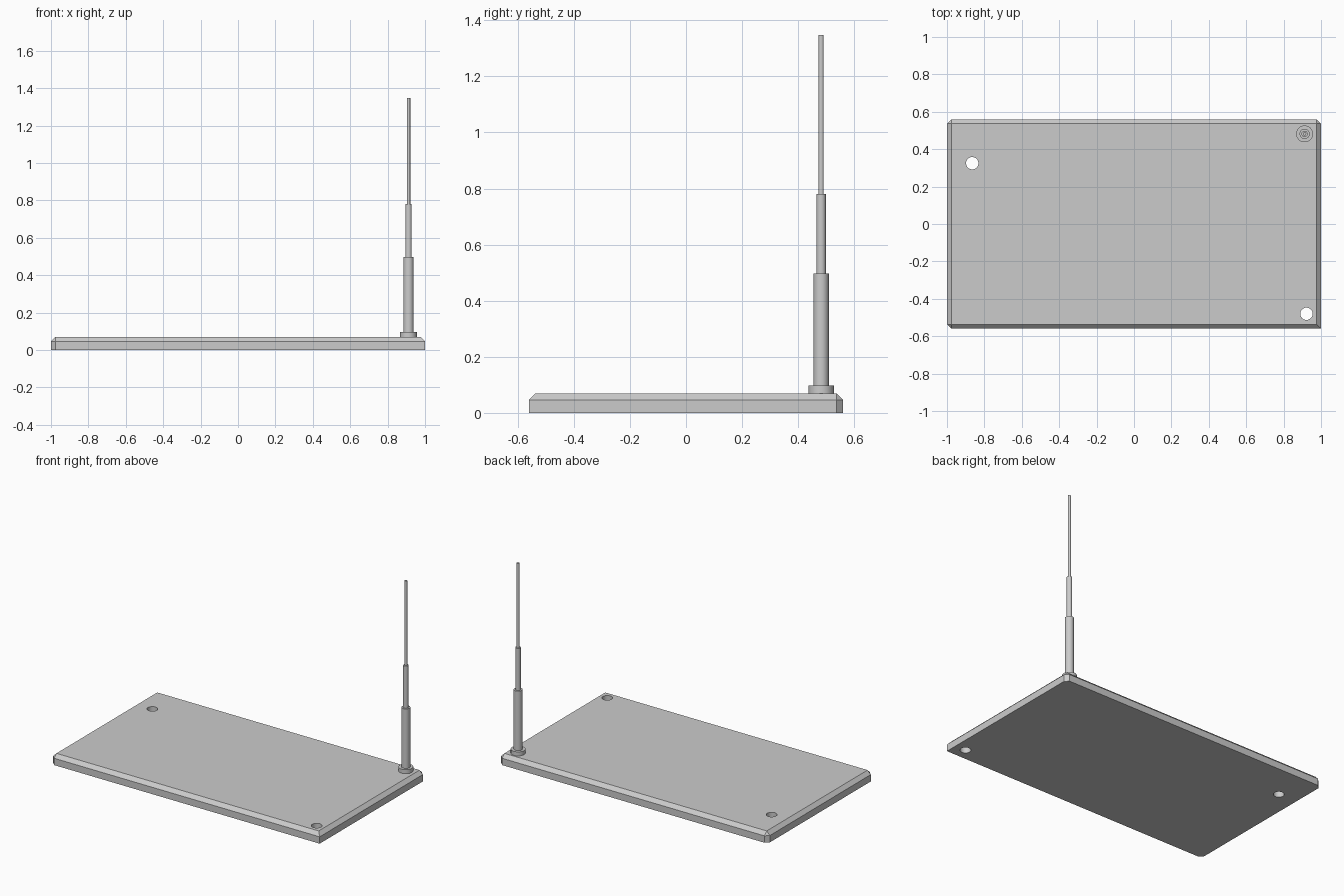
import bpy
import bmesh

cube = bpy.data.objects.get("Cube")
if cube:
    bpy.data.objects.remove(cube, do_unlink=True)

HALF_Y, TOP, CHAMFER = 0.56, 0.07, 0.024

grey = bpy.data.materials.new("light_grey")
grey.use_nodes = True
colour = (0.6, 0.6, 0.6, 1)
grey.diffuse_color = colour
grey.node_tree.nodes["Principled BSDF"].inputs["Base Color"].default_value = colour


def cylinder(name, x, y, radius, bottom, top):
    bpy.ops.mesh.primitive_cylinder_add(
        vertices=32, radius=radius, depth=top - bottom,
        location=(x, y, (bottom + top) / 2))
    obj = bpy.context.object
    obj.name = name
    obj.data.materials.append(grey)
    bpy.ops.object.shade_smooth_by_angle()
    return obj


# Slab: chamfered along the top and on every upright corner but the front left one
bpy.ops.mesh.primitive_cube_add(size=1, location=(0, 0, TOP / 2))
slab = bpy.context.object
slab.name = "base_plate"
slab.scale = (2, 2 * HALF_Y, TOP)
bpy.ops.object.transform_apply(location=True, scale=True)
slab.data.materials.append(grey)

bm = bmesh.new()
bm.from_mesh(slab.data)
middle = sum(v.co.z for v in bm.verts) / len(bm.verts)


def is_chamfered(edge):
    a, b = (v.co for v in edge.verts)
    if abs(a.z - b.z) > 0.01:
        return not (a.x > 0 and a.y < 0)
    return a.z > middle


bmesh.ops.bevel(bm, geom=[e for e in bm.edges if is_chamfered(e)],
                offset=CHAMFER, offset_type='OFFSET', segments=1,
                affect='EDGES', profile=0.5)
bm.to_mesh(slab.data)
bm.free()

# Two round holes right through the slab
for x, y in ((-0.865, 0.325), (0.922, -0.48)):
    cutter = cylinder("hole_cutter", x, y, 0.033, -0.1, 0.2)
    cutter.hide_render = True
    hole = slab.modifiers.new("hole", 'BOOLEAN')
    hole.object = cutter
    hole.operation = 'DIFFERENCE'
    hole.solver = 'EXACT'
    bpy.context.view_layer.objects.active = slab
    bpy.ops.object.modifier_apply(modifier=hole.name)
    bpy.data.objects.remove(cutter, do_unlink=True)

# Telescopic mast: each section stands on the one below
bottom = TOP
for name, radius, top in (("mast_collar", 0.045, 0.097),
                          ("mast_lower_section", 0.027, 0.497),
                          ("mast_middle_section", 0.0165, 0.78),
                          ("mast_tip_section", 0.009, 1.348)):
    cylinder(name, 0.912, 0.482, radius, bottom, top)
    bottom = top
